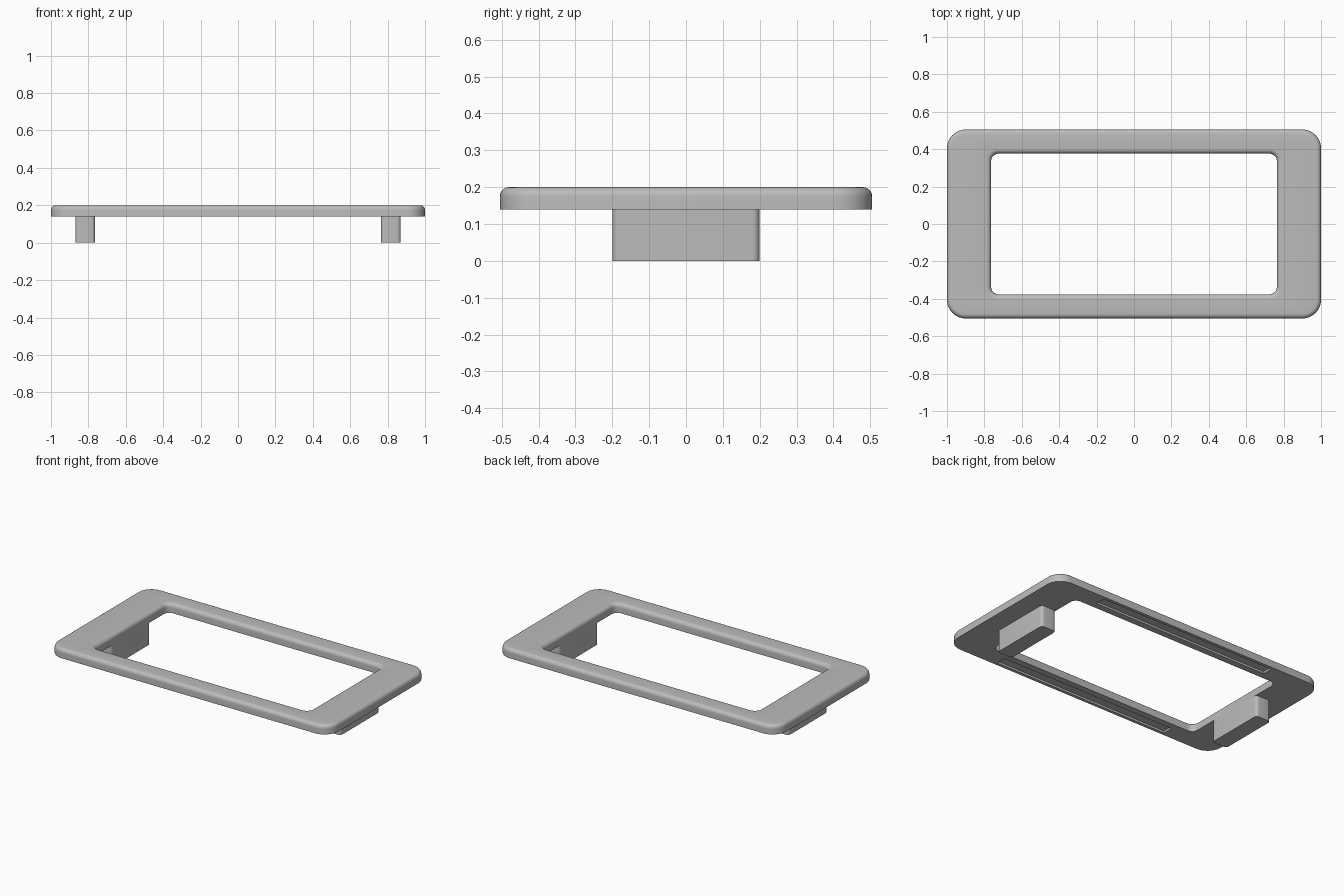
import bpy, bmesh, math

if "Cube" in bpy.data.objects:
    bpy.data.objects.remove(bpy.data.objects["Cube"])

grey = bpy.data.materials.new("satin_grey")
grey.diffuse_color = (0.5, 0.5, 0.5, 1)
grey.use_nodes = True
grey.node_tree.nodes["Principled BSDF"].inputs["Base Color"].default_value = grey.diffuse_color

PLATE_Z, TOP_Z, FILLET = 0.14, 0.20, 0.025


def rounded_rect(hx, hy, r, z, cx=0.0, steps=10):
    """Counter-clockwise outline of a rounded rectangle."""
    pts = []
    for q, (sx, sy) in enumerate([(1, 1), (-1, 1), (-1, -1), (1, -1)]):
        for i in range(steps + 1):
            a = math.radians(90 * (q + i / steps))
            pts.append((cx + sx * (hx - r) + r * math.cos(a),
                        sy * (hy - r) + r * math.sin(a), z))
    return pts


def skin(name, rings, closed):
    """Bridge successive outlines; either loop back to the first or cap both ends."""
    bm = bmesh.new()
    loops = [[bm.verts.new(p) for p in ring] for ring in rings]
    n = len(loops[0])
    pairs = list(zip(loops, loops[1:]))
    if closed:
        pairs.append((loops[-1], loops[0]))
    for a, b in pairs:
        for i in range(n):
            j = (i + 1) % n
            bm.faces.new((a[i], a[j], b[j], b[i]))
    if not closed:
        bm.faces.new(loops[0][::-1])
        bm.faces.new(loops[-1])
    bmesh.ops.recalc_face_normals(bm, faces=bm.faces)
    mesh = bpy.data.meshes.new(name)
    bm.to_mesh(mesh)
    bm.free()
    mesh.materials.append(grey)
    obj = bpy.data.objects.new(name, mesh)
    bpy.context.collection.objects.link(obj)
    return obj


def activate(obj):
    bpy.ops.object.select_all(action='DESELECT')
    obj.select_set(True)
    bpy.context.view_layer.objects.active = obj


# Frame plate: outer wall, rounded top rims, inner wall
arc = [math.radians(90 * i / 6) for i in range(7)]
rings = [rounded_rect(1.0, 0.505, 0.1, PLATE_Z)]
for a in arc:
    d = FILLET * (1 - math.cos(a))
    rings.append(rounded_rect(1.0 - d, 0.505 - d, 0.1 - d,
                              TOP_Z - FILLET + FILLET * math.sin(a)))
for a in reversed(arc):
    d = FILLET * (1 - math.cos(a))
    rings.append(rounded_rect(0.764 + d, 0.376 + d, 0.04 + d,
                              TOP_Z - FILLET + FILLET * math.sin(a)))
rings.append(rounded_rect(0.764, 0.376, 0.04, PLATE_Z))
frame = skin("frame_plate", rings, closed=True)

# Shallow recesses under the two long rails
for side in (1, -1):
    bpy.ops.mesh.primitive_cube_add(size=1, location=(0, side * 0.452, PLATE_Z))
    cutter = bpy.context.object
    cutter.name = "recess_cutter"
    cutter.scale = (1.27, 0.066, 0.026)
    cutter.hide_render = True
    mod = frame.modifiers.new("recess", 'BOOLEAN')
    mod.operation, mod.solver, mod.object = 'DIFFERENCE', 'EXACT', cutter
    activate(frame)
    bpy.ops.object.modifier_apply(modifier=mod.name)
    bpy.data.objects.remove(cutter)

# Mounting legs with rounded upright edges
legs = [skin(name, [rounded_rect(0.053, 0.2, 0.02, z, cx, 6) for z in (0, PLATE_Z)], False)
        for name, cx in (("left_leg", -0.817), ("right_leg", 0.817))]

for obj in [frame] + legs:
    activate(obj)
    bpy.ops.object.shade_smooth_by_angle(angle=math.radians(30))
